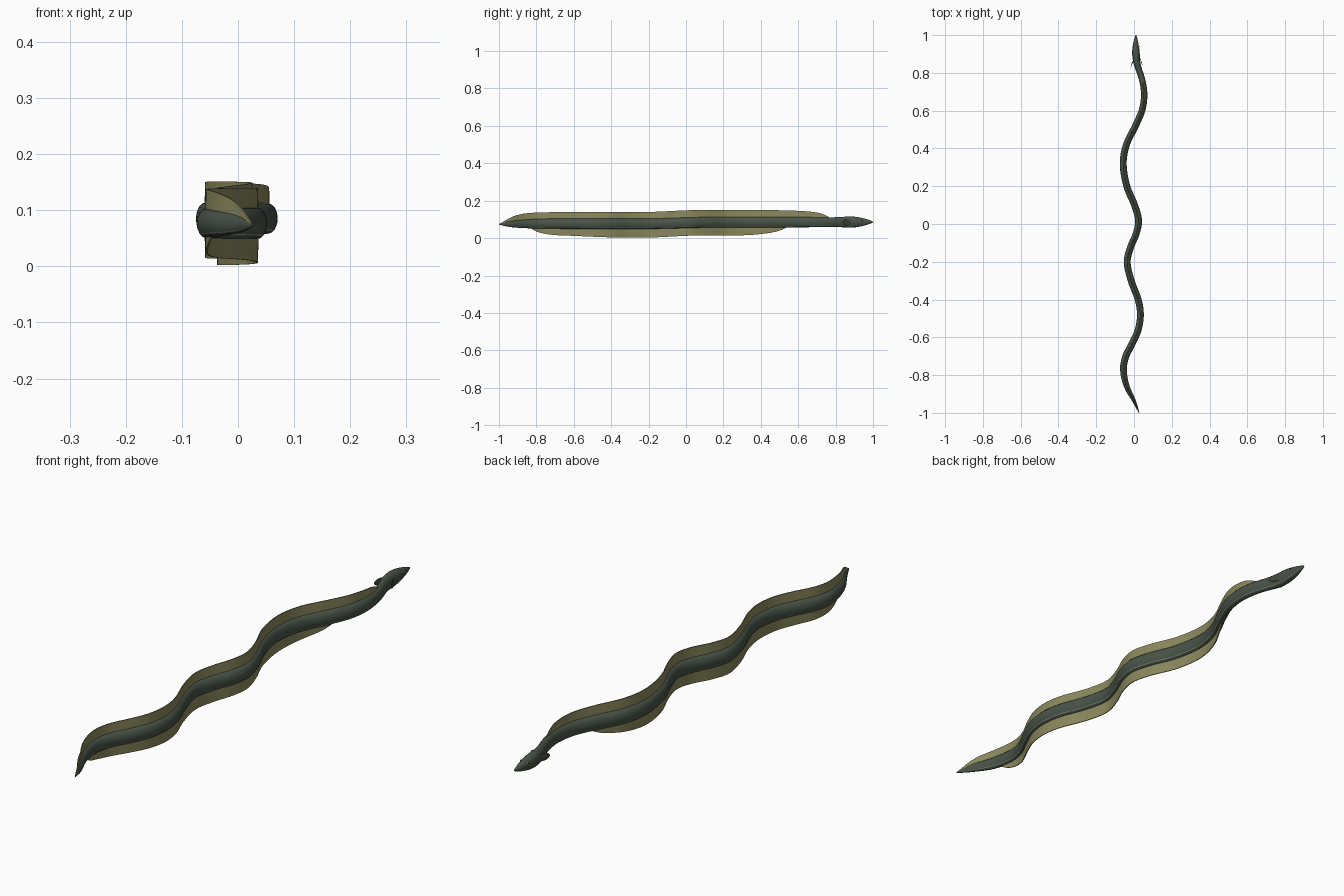
import bpy, bmesh, math
from mathutils import Vector, Matrix

if "Cube" in bpy.data.objects:
    bpy.data.objects.remove(bpy.data.objects["Cube"])


def material(name, rgb):
    m = bpy.data.materials.new(name)
    m.diffuse_color = (*rgb, 1)
    m.use_nodes = True
    m.node_tree.nodes["Principled BSDF"].inputs["Base Color"].default_value = m.diffuse_color
    return m


DARK = material("dark green skin", (0.066, 0.088, 0.066))
FIN = material("olive fin", (0.26, 0.25, 0.11))
BELLY = material("pale belly", (0.30, 0.29, 0.24))
PECT = material("dark fin", (0.05, 0.06, 0.042))
EYE = material("yellow eye", (0.45, 0.38, 0.12))
PUPIL = material("black pupil", (0.008, 0.008, 0.008))

# Tables of (y, value): swimming wave, centre height, half width, half height
WAVE = [(-1, .027), (-.94, .002), (-.86, -.038), (-.77, -.056), (-.7, -.043), (-.63, -.008),
        (-.56, .022), (-.48, .034), (-.4, .022), (-.3, -.015), (-.2, -.036), (-.12, -.017),
        (-.05, .012), (.02, .024), (.1, .003), (.2, -.038), (.32, -.057), (.42, -.04),
        (.52, .008), (.6, .042), (.68, .054), (.76, .044), (.85, .016), (.91, .01), (1, .01)]
MID = [(-1, .074), (-.8, .077), (-.2, .077), (.1, .084), (.5, .085), (1, .086)]
HALF_W = [(-1, .0015), (-.95, .008), (-.88, .014), (-.75, .018), (-.5, .018), (.5, .018),
          (.8, .0165), (.87, .019), (.91, .02), (.95, .015), (.985, .007), (1, .002)]
HALF_H = [(-1, .002), (-.95, .014), (-.88, .022), (-.75, .027), (-.5, .028), (.5, .029),
          (.8, .026), (.88, .03), (.92, .026), (.96, .017), (.985, .009), (1, .002)]
DORSAL = [(-.995, .075), (-.96, .098), (-.91, .121), (-.85, .133), (-.75, .138), (-.5, .14),
          (-.2, .14), (.05, .15), (.4, .15), (.6, .146), (.7, .137), (.74, .125), (.775, .106)]
ANAL = [(-.83, .052), (-.79, .032), (-.72, .018), (-.6, .012), (-.4, .004), (-.2, .003),
        (.05, .014), (.3, .015), (.42, .024), (.5, .04), (.54, .058)]


def sample(table, y):
    """Smooth cubic through the table points."""
    n = len(table)
    i = 0
    while i < n - 2 and y > table[i + 1][0]:
        i += 1

    def slope(k):
        a, b = table[max(k - 1, 0)], table[min(k + 1, n - 1)]
        return (b[1] - a[1]) / (b[0] - a[0])
    (y0, v0), (y1, v1) = table[i], table[i + 1]
    h = y1 - y0
    t = (y - y0) / h
    return ((2*t**3 - 3*t*t + 1) * v0 + (t**3 - 2*t*t + t) * h * slope(i)
            + (3*t*t - 2*t**3) * v1 + (t**3 - t*t) * h * slope(i + 1))


def side_vector(y):
    e = 0.005
    a, b = max(y - e, -1), min(y + e, 1)
    d = (sample(WAVE, b) - sample(WAVE, a)) / (b - a)
    return Vector((1, -d, 0)).normalized()


def centre(y):
    return Vector((sample(WAVE, y), y, sample(MID, y)))


def loft(name, rings, mats, rule=None, angle=50):
    """Skin closed rings into a capped tube; rule(j) picks the material of strip j."""
    bm = bmesh.new()
    vs = [[bm.verts.new(p) for p in r] for r in rings]
    n = len(rings[0])
    for a, b in zip(vs, vs[1:]):
        for j in range(n):
            f = bm.faces.new((a[j], a[(j+1) % n], b[(j+1) % n], b[j]))
            f.material_index = rule(j) if rule else 0
    bm.faces.new(vs[0])
    bm.faces.new(vs[-1])
    bmesh.ops.recalc_face_normals(bm, faces=bm.faces)
    finish(name, bm, mats, angle)


def finish(name, bm, mats, angle=50):
    me = bpy.data.meshes.new(name)
    bm.to_mesh(me)
    bm.free()
    for m in mats:
        me.materials.append(m)
    ob = bpy.data.objects.new(name, me)
    bpy.context.collection.objects.link(ob)
    bpy.ops.object.select_all(action='DESELECT')
    ob.select_set(True)
    bpy.context.view_layer.objects.active = ob
    bpy.ops.object.shade_smooth_by_angle(angle=math.radians(angle))


def spread(a, b, n):
    return [a + (b - a) * i / n for i in range(n + 1)]


# Body with a thin pale line low on each flank
degs = [-130, -112, -90, -68, -50, -45, -20, 0, 22, 45, 68, 90, 112, 135, 158, 180, 200, 225]
rings = []
for y in spread(-1, 1, 140):
    s, w, h = side_vector(y), sample(HALF_W, y), sample(HALF_H, y)
    rings.append([centre(y) + s * w * math.cos(math.radians(d))
                  + Vector((0, 0, h * math.sin(math.radians(d)))) for d in degs])
pale = {degs.index(-50), degs.index(225)}
loft("body", rings, [DARK, BELLY], lambda j: 1 if j in pale else 0)


# Long fins, thin sheets rooted inside the body
def long_fin(name, table, up):
    rings = []
    for y in spread(table[0][0], table[-1][0], 110):
        s, c = side_vector(y), centre(y)
        root = c.z + up * 0.5 * sample(HALF_H, y)
        edge = sample(table, y)
        edge = max(edge, root + .001) if up > 0 else min(edge, root - .001)
        t = min(.003, sample(HALF_W, y))
        rings.append([Vector((c.x, c.y, z)) + s * k
                      for z, k in ((root, -t), (root, t), (edge, t * .5), (edge, -t * .5))])
    loft(name, rings, [FIN], angle=30)


long_fin("dorsal_fin", DORSAL, 1)
long_fin("anal_fin", ANAL, -1)


def ellipsoid(name, loc, radii, turn, mat):
    bm = bmesh.new()
    bmesh.ops.create_uvsphere(bm, u_segments=16, v_segments=10, radius=1)
    bm.transform(Matrix.Translation(loc) @ Matrix.Rotation(turn, 4, 'Z')
                 @ Matrix.Diagonal((*radii, 1)))
    finish(name, bm, [mat])


# Paired pectoral fins and eyes
for side, label in ((1, "right"), (-1, "left")):
    c = centre(.858) + side_vector(.858) * side * .023
    ellipsoid(label + "_pectoral_fin", c, (.0018, .027, .014), side * math.radians(20), PECT)
    y = .94
    w = sample(HALF_W, y)
    c = centre(y) + Vector((side * w * .86, 0, .009))
    ellipsoid(label + "_eye", c, (.0035, .0055, .0055), side * .25, EYE)
    ellipsoid(label + "_pupil", c + Vector((side * .0025, .0005, 0)),
              (.0018, .003, .003), side * .25, PUPIL)
